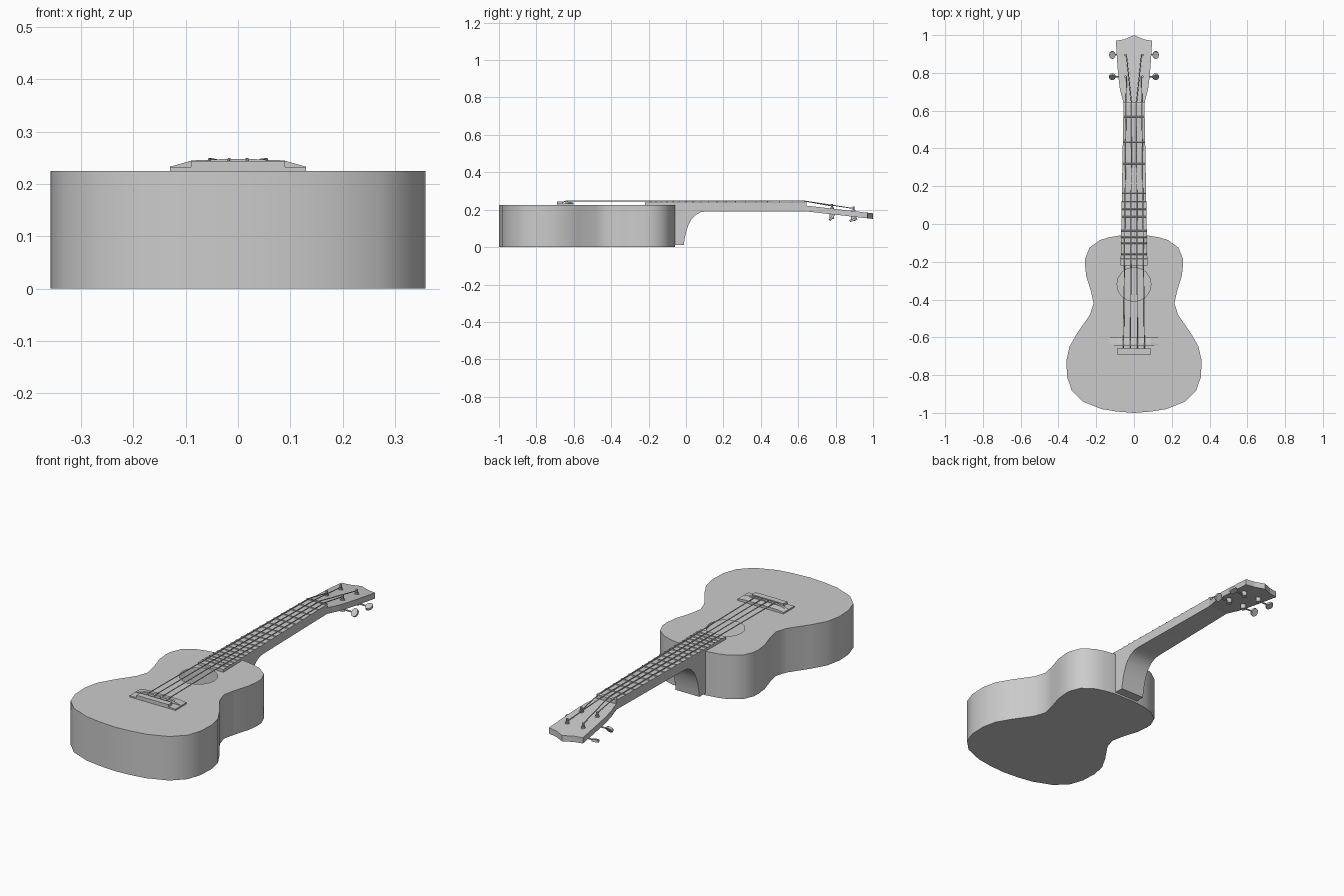
import bpy, bmesh, math
from mathutils import Vector

if "Cube" in bpy.data.objects:
    bpy.data.objects.remove(bpy.data.objects["Cube"])

grey = bpy.data.materials.new("plain_grey")
grey.diffuse_color = (0.6, 0.6, 0.6, 1)
grey.use_nodes = True
grey.node_tree.nodes["Principled BSDF"].inputs["Base Color"].default_value = grey.diffuse_color


def finish(name, bm, smooth=True):
    bmesh.ops.recalc_face_normals(bm, faces=bm.faces)
    me = bpy.data.meshes.new(name)
    bm.to_mesh(me)
    bm.free()
    me.materials.append(grey)
    ob = bpy.data.objects.new(name, me)
    bpy.context.collection.objects.link(ob)
    if smooth:
        bpy.ops.object.select_all(action='DESELECT')
        ob.select_set(True)
        bpy.context.view_layer.objects.active = ob
        bpy.ops.object.shade_smooth_by_angle(angle=math.radians(35))
    return ob


def loft(bm, a, b):
    """Closed solid between two matching loops of points."""
    va, vb = [bm.verts.new(p) for p in a], [bm.verts.new(p) for p in b]
    bm.faces.new(va)
    bm.faces.new(vb[::-1])
    n = len(va)
    for i in range(n):
        j = (i + 1) % n
        bm.faces.new((va[i], va[j], vb[j], vb[i]))


def solid(name, a, b, smooth=False):
    bm = bmesh.new()
    loft(bm, a, b)
    return finish(name, bm, smooth)


def mirrored(half):
    """Right half outline, completed across x = 0."""
    return half + [(-x, y) for x, y in reversed(half) if x > 0]


def rod(bm, p, q, r, n=8):
    p, q = Vector(p), Vector(q)
    d = (q - p).normalized()
    u = d.orthogonal().normalized()
    w = d.cross(u)
    ring = [(u * math.cos(t) + w * math.sin(t)) * r
            for t in (2 * math.pi * i / n for i in range(n))]
    loft(bm, [p + v for v in ring], [q + v for v in ring])


# body: hollow shell with a sound hole
TOP = 0.225
half = [(0, -0.06), (0.07, -0.06), (0.13, -0.07), (0.18, -0.085), (0.235, -0.125),
        (0.258, -0.18), (0.26, -0.215), (0.253, -0.275), (0.228, -0.355), (0.214, -0.42),
        (0.233, -0.48), (0.30, -0.577), (0.342, -0.65), (0.358, -0.725), (0.354, -0.81),
        (0.33, -0.88), (0.27, -0.94), (0.17, -0.98), (0.09, -0.993), (0, -1.0)]
outline = mirrored(half)
bm = bmesh.new()
low = [bm.verts.new((x, y, 0)) for x, y in outline]
high = [bm.verts.new((x, y, TOP)) for x, y in outline]
hole = [bm.verts.new((0.09 * math.cos(t), -0.32 + 0.09 * math.sin(t), TOP))
        for t in (math.pi * i / 8 for i in range(16))]
bm.faces.new(low)
for i in range(len(low)):
    j = (i + 1) % len(low)
    bm.faces.new((low[i], low[j], high[j], high[i]))
rims = []
for loop in (high, hole):
    for i in range(len(loop)):
        a, b = loop[i], loop[(i + 1) % len(loop)]
        rims.append(bm.edges.get((a, b)) or bm.edges.new((a, b)))
bmesh.ops.triangle_fill(bm, edges=rims, use_beauty=True)
finish("body", bm)


# neck with curved heel
def width(y):
    return 0.068 - 0.0155 * (y + 0.22) / 0.86 + 0.003


side = [(-0.062, 0.01), (-0.012, 0.01), (-0.008, 0.04), (0.0, 0.08), (0.012, 0.115),
        (0.03, 0.15), (0.052, 0.172), (0.08, 0.187), (0.11, 0.191), (0.64, 0.191),
        (0.64, 0.225), (-0.062, 0.225)]
solid("neck", [(-width(y), y, z) for y, z in side],
      [(width(y), y, z) for y, z in side], True)

# fretboard
board = [(-width(-0.22), -0.22), (width(-0.22), -0.22), (width(0.635), 0.635), (-width(0.635), 0.635)]
solid("fretboard", [(x, y, TOP) for x, y in board], [(x, y, 0.239) for x, y in board])


# frets spaced by the equal-tempered rule
bm = bmesh.new()
for n in range(1, 19):
    y = 0.64 - 1.28 * (1 - 2 ** (-n / 12))
    prof = [(-0.004, 0.238), (0.004, 0.238), (0.002, 0.2425), (-0.002, 0.2425)]
    w = width(y)
    loft(bm, [(-w, y + a, z) for a, z in prof], [(w, y + a, z) for a, z in prof])
finish("frets", bm, False)

# nut
nut = [(0.632, 0.215), (0.645, 0.215), (0.645, 0.242), (0.632, 0.245)]
solid("nut", [(-0.055, y, z) for y, z in nut], [(0.055, y, z) for y, z in nut])


# headstock, tilted back
def head_top(y):
    return 0.222 - (y - 0.64) * 0.115


def head_bottom(y):
    return 0.191 - (y - 0.64) * 0.112


head = mirrored([(0.056, 0.64), (0.063, 0.67), (0.074, 0.71), (0.083, 0.78), (0.09, 0.87),
                 (0.096, 0.97), (0.05, 0.978), (0, 1.0)])
solid("headstock", [(x, y, head_bottom(y)) for x, y in head],
      [(x, y, head_top(y)) for x, y in head])

# tuners: posts, collars, shafts and oval buttons
for row, y in (("lower", 0.78), ("upper", 0.895)):
    for label, s in (("left", -1), ("right", 1)):
        bm = bmesh.new()
        t, b = head_top(y), head_bottom(y)
        x = 0.045 * s
        rod(bm, (x, y, b - 0.022), (x, y, t + 0.024), 0.006)
        rod(bm, (x, y, t - 0.001), (x, y, t + 0.005), 0.011, 12)
        rod(bm, (x, y, b - 0.024), (x, y, b + 0.002), 0.013, 12)
        rod(bm, (x, y, b - 0.016), (0.105 * s, y, b - 0.016), 0.004)
        ring = [(0.017 * math.cos(k), 0.021 * math.sin(k))
                for k in (math.pi * i / 6 for i in range(12))]
        tilt = 0.35 if row == "upper" else 0.9
        c, d = math.cos(tilt), math.sin(tilt)
        faces = [[(0.115 * s + u, y + v * c - h * d, b - 0.016 + v * d + h * c) for u, v in ring]
                 for h in (-0.006, 0.006)]
        loft(bm, *faces)
        finish(f"tuner_{row}_{label}", bm)

# bridge: base plate, arched front bar, tie block
plate = [(-0.13, -0.69), (0.13, -0.69), (0.13, -0.602), (-0.13, -0.602)]
solid("bridge_base", [(x, y, TOP) for x, y in plate], [(x, y, 0.232) for x, y in plate])
arch = [(-0.13, 0.228), (0.13, 0.228), (0.13, 0.233), (0.088, 0.245), (0.03, 0.2475),
        (-0.03, 0.2475), (-0.088, 0.245), (-0.13, 0.233)]
solid("bridge_saddle_bar", [(x, -0.645, z) for x, z in arch],
      [(x, -0.633, z) for x, z in arch])
ramp = [(-0.13, 0.228), (0.13, 0.228), (0.13, 0.233), (0.088, 0.243),
        (-0.088, 0.243), (-0.13, 0.233)]
solid("bridge_front_ramp", [(x, -0.634, z) for x, z in ramp],
      [(x, -0.602, min(z, 0.238)) for x, z in ramp])
block = [(-0.09, -0.69), (0.09, -0.69), (0.09, -0.66), (-0.09, -0.66)]
solid("bridge_tie_block", [(x, y, 0.23) for x, y in block], [(x, y, 0.244) for x, y in block])

# strings: tie block, saddle, nut, post
bm = bmesh.new()
for s in (-1, 1):
    for xb, xn, yp in ((0.055, 0.042, 0.78), (0.018, 0.013, 0.895)):
        path = [(s * xb, -0.665, 0.238), (s * xb, -0.639, 0.2475), (s * xn, 0.638, 0.2455),
                (s * 0.040, yp, head_top(yp) + 0.014)]
        for p, q in zip(path, path[1:]):
            rod(bm, p, q, 0.0025, 6)
finish("strings", bm)
